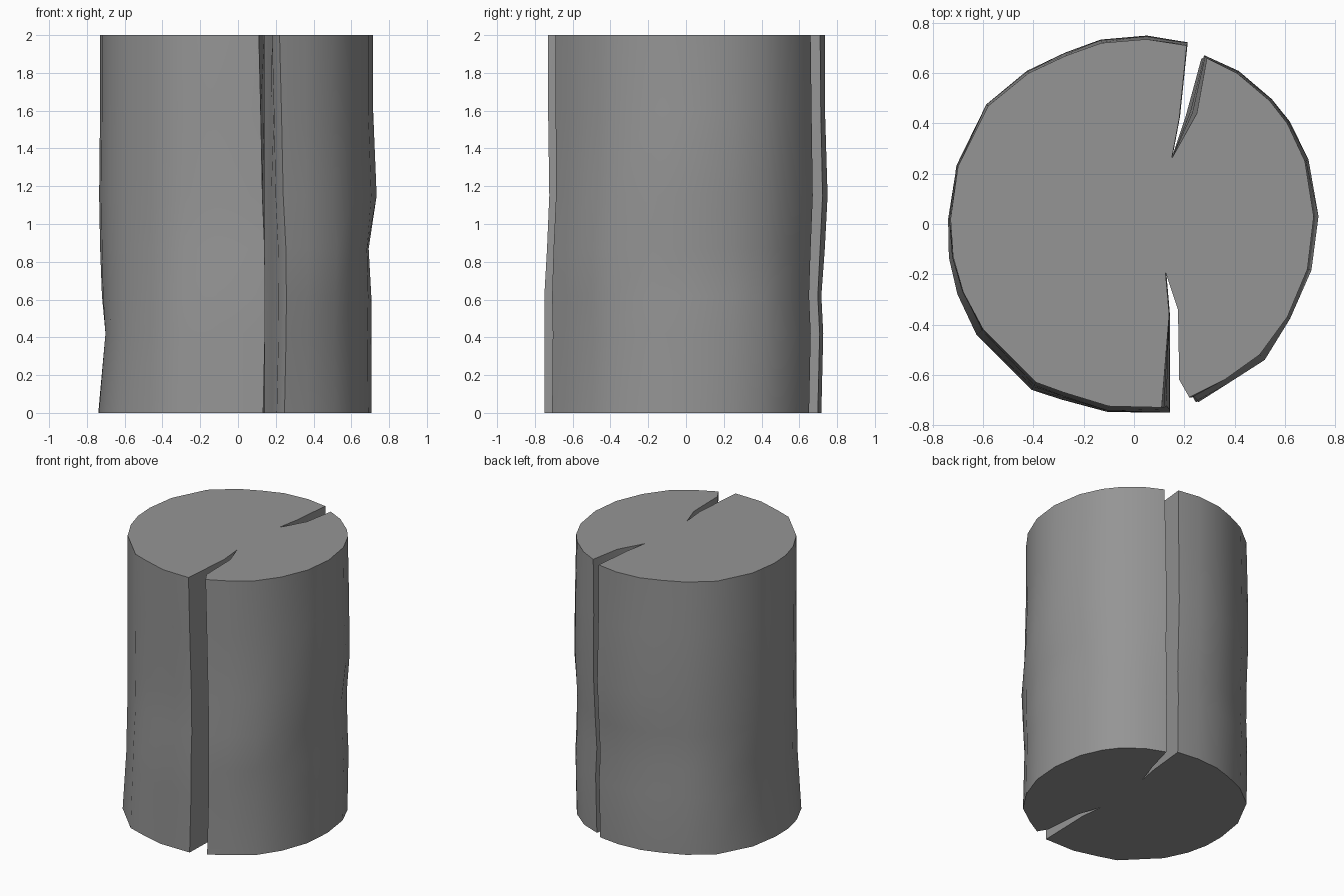
import bpy
import bmesh
import math
from mathutils import Vector

cube = bpy.data.objects.get("Cube")
if cube:
    bpy.data.objects.remove(cube, do_unlink=True)

# Flat grey material
grey = bpy.data.materials.new("weathered_grey")
grey.use_nodes = True
colour = (0.3, 0.3, 0.3, 1.0)
grey.diffuse_color = colour
grey.node_tree.nodes["Principled BSDF"].inputs["Base Color"].default_value = colour

# Cross-section of the log, counter-clockwise: bark arcs joined by two cracks
right_bark = [(.22, -.69), (.36, -.62), (.5, -.52), (.61, -.37), (.69, -.18),
              (.715, .03), (.68, .25), (.61, .4), (.54, .49), (.41, .6), (.29, .66)]
back_crack = [(.25, .44), (.15, .26), (.18, .42)]
left_bark = [(.21, .71), (.05, .735), (-.13, .72), (-.27, .67), (-.42, .6),
             (-.58, .47), (-.7, .23), (-.73, .02), (-.72, -.13), (-.68, -.27),
             (-.6, -.42), (-.39, -.63), (-.28, -.67), (-.1, -.725), (.11, -.73)]
front_crack = [(.14, -.36), (.125, -.19), (.175, -.34), (.18, -.62)]
outline = right_bark + back_crack + left_bark + front_crack
back_wall = len(right_bark)
front_lips = {0, len(outline) - 1, len(outline) - len(front_crack) - 1}

# Each ring: height, front crack drift, back crack drift, and the bulge in
# eight directions starting at +x and turning towards +y
rings = [
    (0, .02, -.04, (-.01, 0, -.02, 0, .01, .04, .02, .02)),
    (.42, .03, -.04, (-.01, .01, -.01, .01, -.03, .02, .02, .01)),
    (.62, .03, -.04, (-.01, 0, -.02, 0, -.01, .01, .02, .02)),
    (.87, .03, -.03, (-.025, 0, 0, 0, 0, 0, 0, .03)),
    (1.15, .02, -.03, (.02, .01, .015, .01, .005, 0, -.01, .01)),
    (1.6, .01, -.02, (0, .01, 0, .01, 0, 0, 0, 0)),
    (2, 0, 0, (0, 0, 0, 0, 0, 0, 0, 0)),
]


def bulged(point, bulge):
    """Push a point outwards by the bulge blended around the circle."""
    p = Vector(point)
    turn = math.atan2(p.y, p.x) % math.tau / math.tau * len(bulge)
    i = int(turn) % len(bulge)
    blend = turn - int(turn)
    push = bulge[i] * (1 - blend) + bulge[(i + 1) % len(bulge)] * blend
    return p * (1 + push / .73)


# Loft the rings into a solid log
bm = bmesh.new()
loops = []
for height, front_drift, back_drift, bulge in rings:
    loop = []
    for i, point in enumerate(outline):
        p = bulged(point, bulge)
        if i in front_lips:
            p.x += front_drift
        elif i == back_wall:
            p.x += back_drift
        elif i == back_wall - 1:
            p.x += back_drift * .5
        loop.append(bm.verts.new((p.x, p.y, height)))
    loops.append(loop)

count = len(outline)
for low, high in zip(loops, loops[1:]):
    for i in range(count):
        j = (i + 1) % count
        bm.faces.new((low[i], low[j], high[j], high[i]))
bm.faces.new(loops[-1])
bm.faces.new(list(reversed(loops[0])))
bmesh.ops.recalc_face_normals(bm, faces=bm.faces[:])

mesh = bpy.data.meshes.new("cracked_log")
bm.to_mesh(mesh)
bm.free()
mesh.materials.append(grey)
log = bpy.data.objects.new("cracked_log", mesh)
bpy.context.collection.objects.link(log)

# Smooth bark with sharp rims and crack edges
bpy.ops.object.select_all(action="DESELECT")
log.select_set(True)
bpy.context.view_layer.objects.active = log
bpy.ops.object.shade_smooth_by_angle(angle=math.radians(30))
